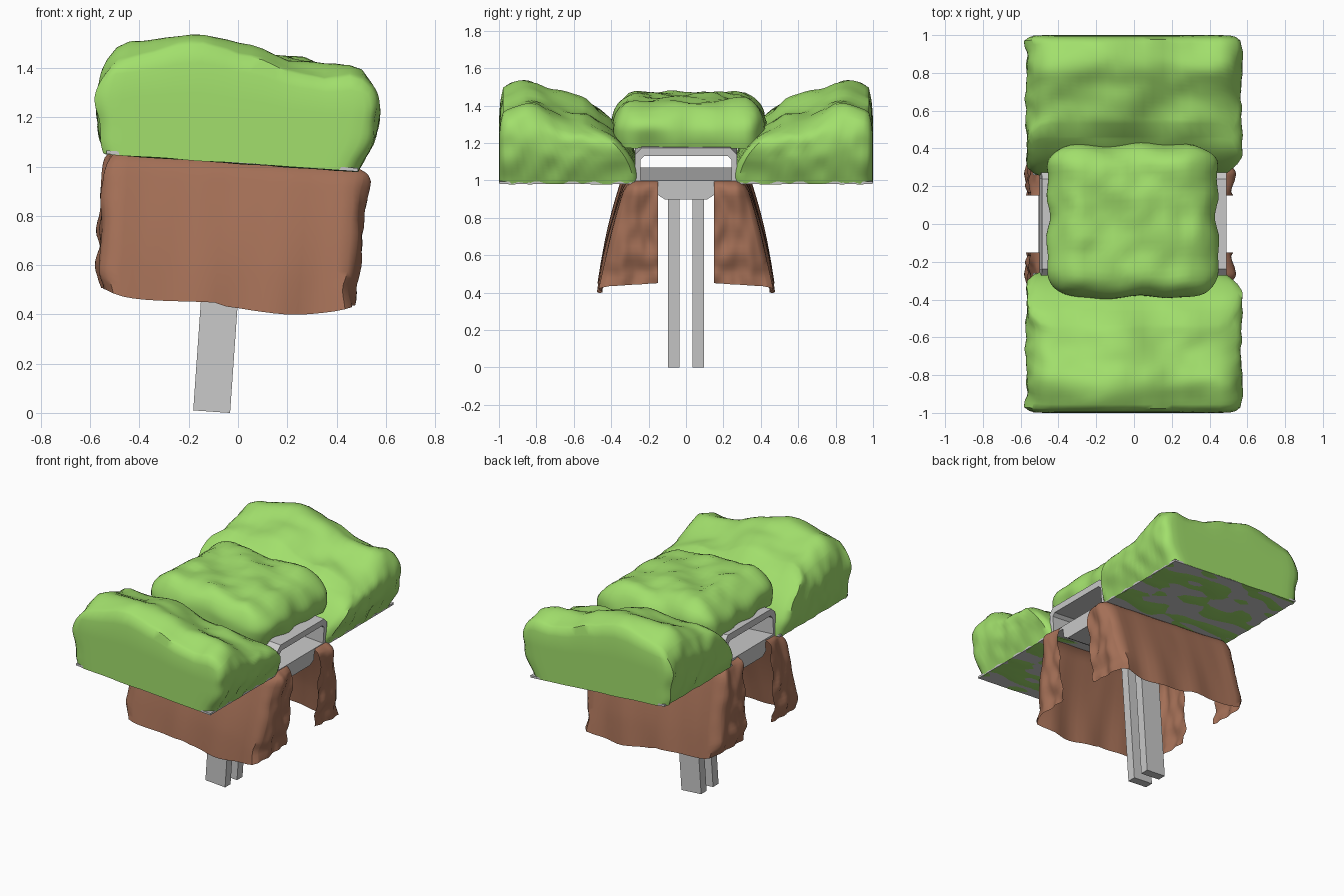
import bpy, bmesh, math
from mathutils import Matrix, Vector, noise

if "Cube" in bpy.data.objects:
    bpy.data.objects.remove(bpy.data.objects["Cube"])

# The whole model leans 4 degrees to the right
TILT = Matrix.Translation((-0.107, 0, 0.005)) @ Matrix.Rotation(math.radians(4), 4, 'Y')


def material(name, rgb):
    m = bpy.data.materials.new(name)
    m.diffuse_color = (*rgb, 1)
    m.use_nodes = True
    m.node_tree.nodes["Principled BSDF"].inputs["Base Color"].default_value = m.diffuse_color
    return m


GREEN = material("grass_green", (0.36, 0.74, 0.15))
BROWN = material("earth_brown", (0.37, 0.16, 0.094))
GREY = material("stone_grey", (0.59, 0.59, 0.59))


def finish(bm, name, mat, smooth=False):
    bmesh.ops.recalc_face_normals(bm, faces=bm.faces)
    bm.transform(TILT)
    me = bpy.data.meshes.new(name)
    bm.to_mesh(me)
    bm.free()
    me.materials.append(mat)
    ob = bpy.data.objects.new(name, me)
    bpy.context.collection.objects.link(ob)
    if smooth:
        bpy.ops.object.select_all(action='DESELECT')
        ob.select_set(True)
        bpy.context.view_layer.objects.active = ob
        bpy.ops.object.shade_smooth_by_angle(angle=math.radians(50))
    return ob


def n(a, b, c=0.0):
    return noise.noise(Vector((a + 3.3, b + 7.7, c + 1.1)))


def prism(name, rings, x0, x1, mat):
    """Extrude a (y, z) outline along x; a second ring makes it a tube."""
    bm = bmesh.new()
    ends = [[[bm.verts.new((x, y, z)) for y, z in r] for r in rings] for x in (x0, x1)]
    k = len(rings[0])
    for r in range(len(rings)):
        for i in range(k):
            j = (i + 1) % k
            bm.faces.new((ends[0][r][i], ends[0][r][j], ends[1][r][j], ends[1][r][i]))
    for e in ends:
        if len(rings) == 1:
            bm.faces.new(e[0])
        else:
            for i in range(k):
                j = (i + 1) % k
                bm.faces.new((e[0][i], e[0][j], e[1][j], e[1][i]))
    return finish(bm, name, mat)


def box(name, x0, x1, y0, y1, z0, z1):
    prism(name, [[(y0, z0), (y1, z0), (y1, z1), (y0, z1)]], x0, x1, GREY)


def lump(name, lo, hi, r, shape, mat, flip=1, open_shell=False):
    """Gridded box with rounded sides and top, reshaped by a function."""
    bm = bmesh.new()
    bmesh.ops.create_cube(bm, size=2)
    bmesh.ops.subdivide_edges(bm, edges=bm.edges[:], cuts=21, use_grid_fill=True)
    if open_shell:  # no bottom and no inner side
        bmesh.ops.delete(bm, context='FACES', geom=[
            f for f in bm.faces if f.normal.z < -0.9 or f.normal.y > 0.9])
    for v in bm.verts:
        p = Vector([lo[i] + (hi[i] - lo[i]) * (v.co[i] + 1) / 2 for i in range(3)])
        y_max = hi[1] if open_shell else hi[1] - r[1]
        q = Vector((min(max(p.x, lo[0] + r[0]), hi[0] - r[0]),
                    min(max(p.y, lo[1] + r[1]), y_max),
                    min(p.z, hi[2] - r[2])))
        d = Vector([(p[i] - q[i]) / r[i] for i in range(3)])
        if d.length > 1e-6:
            # keep each point's depth, only round the direction
            d = d.normalized() * max(abs(c) for c in d)
            p = q + Vector([d[i] * r[i] for i in range(3)])
        t = (p.z - lo[2]) / (hi[2] - lo[2])
        p = shape(p, t)
        p.y *= flip
        v.co = p
    return finish(bm, name, mat, True)


def end_hill(p, t):
    x, y, z = p
    inner = (y + 1.0) / 0.75
    y -= 0.26 * t * t * max(inner, 0)
    side = min(abs(x - 0.01) / 0.51, 1)
    x += (0.07 if x > 0 else 0.045) * x * math.sin(math.pi * min(t * 0.8, 1)) / 0.5
    x += 0.02 * side ** 4 * n(y * 13, z * 8)
    crest = 0.075 * math.exp(-((x + 0.13) / 0.24) ** 2) - 0.02 * max(0, x) / 0.5
    crest += 0.05 * math.exp(-((y + 0.84) / 0.14) ** 2) - 0.07 * max(inner - 0.4, 0)
    crest += 0.035 * n(x * 4, y * 5) + 0.012 * n(x * 11, y * 11)
    z += t * t * crest
    if t < 0.01:  # uneven underside pokes through the deck
        z += 0.006 * n(x * 5, y * 13)
    return Vector((x, max(y, -1.0), z))


def middle_hill(p, t):
    x, y, z = p
    x *= 0.95 + 0.06 * math.sin(math.pi * t)
    x += 0.045 * (x / 0.44) ** 3 * n(y * 6, z * 4)
    y += 0.03 * abs(y) / 0.4 * n(x * 5, z * 4, 4)
    z += t * t * (0.035 * n(x * 5, y * 5, 2) + 0.012 * n(x * 12, y * 12))
    return Vector((x + 0.01, y + 0.015, z))


def cliff(p, t):
    x, y, z = p
    outer = (-0.15 - y) / 0.17
    y -= ((1 - t) * 0.14 + 0.015 * math.sin(math.pi * t)) * max(outer, 0)
    if outer > 0.5:  # vertical folds
        y += 0.025 * n(x * 6, z * 1.5) * (0.4 + 0.6 * (1 - t))
    side = min(abs(x - 0.03) / 0.53, 1) ** 6
    x += side * 0.025 * n(y * 14, z * 9, 5)
    low = max(0, 1 - t * 4)
    x -= side * (0.02 * (1 - t) if x > 0 else -0.03 * low)
    z += low * (0.03 * side - 0.02 * max(outer, 0) * (1 if x > 0 else 0.4) + 0.015 * n(x * 4, 0))
    return Vector((x, y, z))


# Stone deck plates, beam under them and two flat legs
prism("under_beam", [[(-0.11, 0.93), (0.11, 0.93), (0.15, 0.955), (0.15, 1.014),
                      (-0.15, 1.014), (-0.15, 0.955)]], -0.465, 0.515, GREY)
for s, side in ((-1, "front"), (1, "back")):
    a, b = sorted((s * 0.26, s * 0.998))
    box(side + "_deck", -0.5, 0.525, a, b, 1.014, 1.028)
    a, b = sorted((s * 0.035, s * 0.095))
    box(side + "_leg", -0.075, 0.075, a, b, 0, 0.94)


# Stone tunnel open at both ends
def arch(w, z0, z1, c):
    return [(-w, z0), (w, z0), (w, z1 - c), (w - c, z1), (-w + c, z1), (-w, z1 - c)]


prism("tunnel", [arch(0.272, 1.014, 1.208, 0.035), arch(0.242, 1.034, 1.165, 0.02)],
      -0.465, 0.515, GREY)

# Grass hills on both ends and over the tunnel, earth cliffs hanging below
for s, side in ((1, "front"), (-1, "back")):
    lump(side + "_hill", (-0.505, -1.0, 1.014), (0.52, -0.25, 1.395),
         (0.08, 0.04, 0.15), end_hill, GREEN, s)
    lump(side + "_cliff", (-0.505, -0.32, 0.445), (0.565, -0.15, 1.031),
         (0.06, 0.06, 0.07), cliff, BROWN, s, True)
lump("middle_hill", (-0.445, -0.405, 1.2), (0.445, 0.405, 1.45),
     (0.17, 0.13, 0.16), middle_hill, GREEN)
